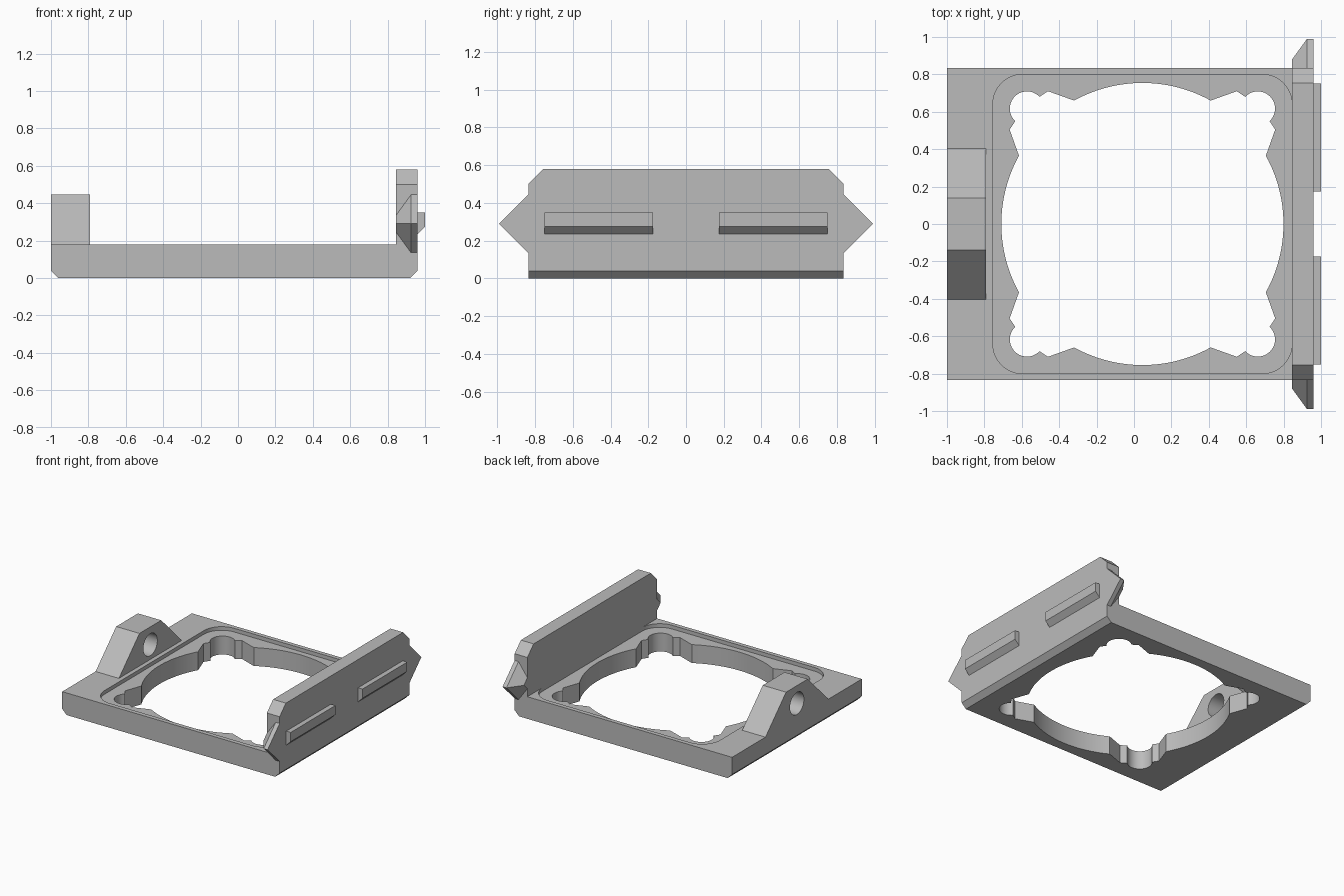
import bpy
import bmesh
from math import cos, sin, pi, atan2, hypot, radians

if "Cube" in bpy.data.objects:
    bpy.data.objects.remove(bpy.data.objects["Cube"], do_unlink=True)

GREY = (0.5, 0.5, 0.5, 1.0)
mat = bpy.data.materials.new("plain grey")
mat.use_nodes = True
mat.diffuse_color = GREY
mat.node_tree.nodes["Principled BSDF"].inputs["Base Color"].default_value = GREY

# Axis order for turning a flat profile (a, b) and depth d into a point
AXES = {"x": lambda a, b, d: (d, a, b),
        "y": lambda a, b, d: (a, d, b),
        "z": lambda a, b, d: (a, b, d)}


def loft(name, first, second, start, end, axis):
    """Solid between two matching profiles placed along an axis."""
    bm = bmesh.new()
    place = AXES[axis]
    lower = [bm.verts.new(place(a, b, start)) for a, b in first]
    upper = [bm.verts.new(place(a, b, end)) for a, b in second]
    bm.faces.new(lower)
    bm.faces.new(upper)
    n = len(lower)
    for i in range(n):
        j = (i + 1) % n
        bm.faces.new((lower[i], lower[j], upper[j], upper[i]))
    bmesh.ops.recalc_face_normals(bm, faces=bm.faces)
    mesh = bpy.data.meshes.new(name)
    bm.to_mesh(mesh)
    bm.free()
    obj = bpy.data.objects.new(name, mesh)
    bpy.context.collection.objects.link(obj)
    mesh.materials.append(mat)
    return obj


def prism(name, profile, start, end, axis):
    return loft(name, profile, profile, start, end, axis)


def activate(obj):
    bpy.ops.object.select_all(action="DESELECT")
    obj.select_set(True)
    bpy.context.view_layer.objects.active = obj


def cut(target, cutter):
    cutter.hide_render = True
    mod = target.modifiers.new("cut", "BOOLEAN")
    mod.operation = "DIFFERENCE"
    mod.solver = "EXACT"
    mod.object = cutter
    activate(target)
    bpy.ops.object.modifier_apply(modifier=mod.name)
    bpy.data.objects.remove(cutter, do_unlink=True)


def arc(cx, cy, r, a0, a1, steps):
    return [(cx + r * cos(a0 + (a1 - a0) * i / steps),
             cy + r * sin(a0 + (a1 - a0) * i / steps)) for i in range(steps + 1)]


TOP = 0.18       # top of the base plate
HALF = 0.835     # half the plate width
INNER, OUTER = 0.845, 0.96   # wall faces
MID = 0.045      # centre of the opening

# Base plate and upright wall share one L-shaped section
frame = prism("base_plate_and_wall",
              [(-0.96, 0), (0.92, 0), (OUTER, 0.04), (OUTER, 0.58), (INNER, 0.58),
               (INNER, TOP), (-1, TOP), (-1, 0.04)], -HALF, HALF, "y")

# Sloped upper corners of the wall
for s in (-1, 1):
    corner = [(s * 0.735, 0.6), (s * 0.855, 0.48), (s * 0.9, 0.6)]
    cut(frame, prism("corner_cutter", corner, 0.8, 1.0, "x"))

# Shallow rounded recess around the opening
r = 0.16
recess = []
for k, (sx, sy) in enumerate(((1, 1), (-1, 1), (-1, -1), (1, -1))):
    recess += arc(MID + sx * (0.8 - r), sy * (0.8 - r), r,
                  k * pi / 2, (k + 1) * pi / 2, 12)
cut(frame, prism("recess_cutter", recess, TOP - 0.03, TOP + 0.02, "z"))

# Opening: one quarter with a bulged side and corner lobe, turned four times
px, py = 0.365, 0.66
tilt = atan2(px, py)
quarter = arc(0, 0, hypot(px, py), -(pi / 2 - atan2(py, px)), tilt, 28)
quarter += [(0.71, 0.505), (0.68, 0.55)]
quarter += arc(0.617, 0.617, 0.092, radians(-47), radians(137), 20)[1:-1]
quarter += [(0.55, 0.68), (0.505, 0.71)]
opening = []
for k in range(4):
    c, s = round(cos(k * pi / 2)), round(sin(k * pi / 2))
    opening += [(MID + x * c - y * s, x * s + y * c) for x, y in quarter]
cut(frame, prism("opening_cutter", opening, -0.1, 0.3, "z"))

# Pivot lug with a cross hole
lug = prism("pivot_lug", [(-0.405, TOP), (0.405, TOP), (0.14, 0.445), (-0.14, 0.445)],
            -1, -0.79, "x")
cut(lug, prism("hole_cutter", arc(0, 0.3, 0.09, 0, 2 * pi * 31 / 32, 31),
               -1.1, -0.7, "x"))

parts = [frame, lug]
for s, side in ((-1, "right"), (1, "left")):
    # Pointed wing on each wall end, tapering toward the inside
    def point(h):
        return [(s * HALF, 0.29 - h), (s * (HALF + h), 0.29), (s * HALF, 0.29 + h)]
    parts.append(loft(side + "_wing_taper", point(0.045), point(0.155), INNER, 0.925, "x"))
    parts.append(prism(side + "_wing", point(0.155), 0.925, OUTER, "x"))
    # Outer rail with a sloped underside
    rail = [(OUTER, 0.235), (1, 0.275), (1, 0.35), (OUTER, 0.35)]
    parts.append(prism(side + "_rail", rail, s * 0.175, s * 0.75, "y"))

for part in parts:
    activate(part)
    bpy.ops.object.shade_smooth_by_angle(angle=radians(25))
